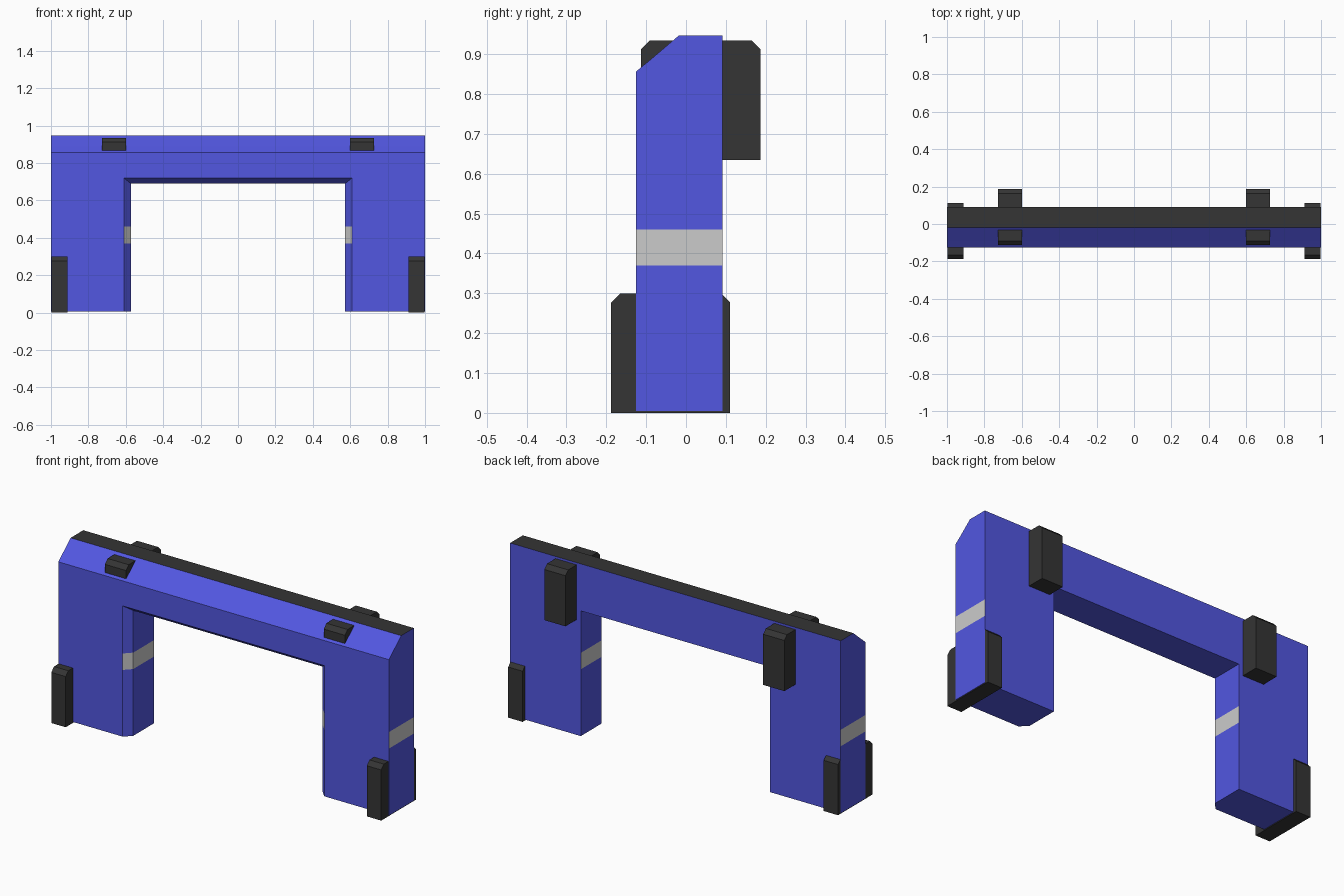
import bpy, bmesh

if "Cube" in bpy.data.objects:
    bpy.data.objects.remove(bpy.data.objects["Cube"])


def material(name, rgb):
    m = bpy.data.materials.new(name)
    m.diffuse_color = (*rgb, 1)
    m.use_nodes = True
    m.node_tree.nodes["Principled BSDF"].inputs["Base Color"].default_value = m.diffuse_color
    return m


blue = material("blue", (0.085, 0.095, 0.75))
dark = material("dark_grey", (0.035, 0.035, 0.035))
light = material("light_grey", (0.55, 0.55, 0.55))


def finish(bm, name, mats):
    bmesh.ops.recalc_face_normals(bm, faces=bm.faces)
    mesh = bpy.data.meshes.new(name)
    bm.to_mesh(mesh)
    bm.free()
    for m in mats:
        mesh.materials.append(m)
    obj = bpy.data.objects.new(name, mesh)
    bpy.context.collection.objects.link(obj)
    return obj


def loft(rings):
    bm = bmesh.new()
    loops = [[bm.verts.new(p) for p in ring] for ring in rings]
    n = len(loops[0])
    for a, b in zip(loops, loops[1:]):
        for i in range(n):
            j = (i + 1) % n
            bm.faces.new((a[i], a[j], b[j], b[i]))
    bm.faces.new(loops[0])
    bm.faces.new(loops[-1][::-1])
    return bm


# Arch body: U outline lofted front to back; bevelled opening and sloped top
BOTTOM = 0.005


def u_ring(y, top, inner, soffit):
    pts = [(-1, BOTTOM), (-1, top), (1, top), (1, BOTTOM),
           (inner, BOTTOM), (inner, soffit), (-inner, soffit), (-inner, BOTTOM)]
    return [(x, y, z) for x, z in pts]


bm = loft([
    u_ring(-0.125, 0.857, 0.61, 0.72),
    u_ring(-0.087, 0.857 + 0.088 * 0.038 / 0.107, 0.573, 0.69),
    u_ring(-0.018, 0.945 + 0.002, 0.573, 0.69),
    u_ring(0.091, 0.947, 0.573, 0.69),
])
# Flush stripe around both legs, and dark top strip
LOW, HIGH = 0.37, 0.46
for z in (LOW, HIGH):
    bmesh.ops.bisect_plane(bm, geom=bm.verts[:] + bm.edges[:] + bm.faces[:],
                           plane_co=(0, 0, z), plane_no=(0, 0, 1))
bmesh.ops.recalc_face_normals(bm, faces=bm.faces)
for f in bm.faces:
    if LOW < f.calc_center_median().z < HIGH and abs(f.normal.z) < 0.1 \
            and all(LOW - 1e-3 < v.co.z < HIGH + 1e-3 for v in f.verts):
        f.material_index = 2
    elif f.normal.z > 0.95:
        f.material_index = 1
finish(bm, "arch_body", (blue, dark, light))


# Dark pads: block running through the body with chamfered top ends
def pad(name, x0, x1, y0, y1, z0, z1, c=0.023):
    profile = [(y0, z0), (y0, z1 - c), (y0 + c, z1),
               (y1 - c, z1), (y1, z1 - c), (y1, z0)]
    finish(loft([[(x, y, z) for y, z in profile] for x in (x0, x1)]), name, (dark,))


for side, s in (("left", -1), ("right", 1)):
    pad(f"top_pad_{side}", s * 0.598, s * 0.726, -0.113, 0.187, 0.635, 0.935)
    pad(f"foot_pad_{side}", s * 0.911, s * 0.998, -0.188, 0.111, 0, 0.3)
